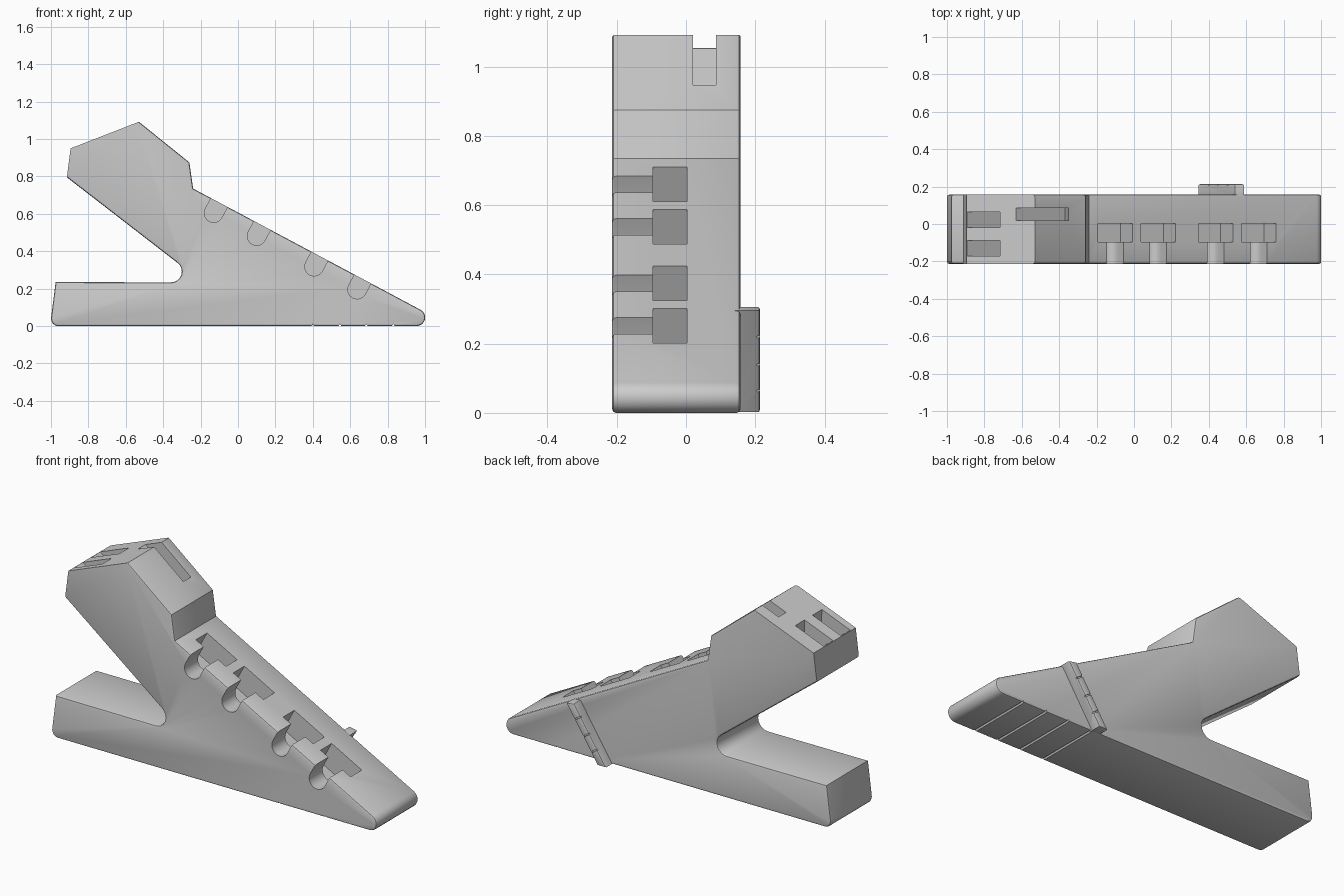
import bpy, bmesh, math
from mathutils import Vector

cube = bpy.data.objects.get("Cube")
if cube:
    bpy.data.objects.remove(cube, do_unlink=True)

grey = bpy.data.materials.new("plain grey")
grey.use_nodes = True
GREY = (0.6, 0.6, 0.6, 1)
grey.diffuse_color = GREY
grey.node_tree.nodes["Principled BSDF"].inputs["Base Color"].default_value = GREY

FRONT, BACK = -0.213, 0.157


def rounded(corners, steps=8):
    """Outline from (x, z, radius) corners, each rounded by its radius."""
    out = []
    for i, (x, z, r) in enumerate(corners):
        p = Vector((x, z))
        if r == 0:
            out.append(p)
            continue
        a = (Vector(corners[i - 1][:2]) - p).normalized()
        b = (Vector(corners[(i + 1) % len(corners)][:2]) - p).normalized()
        half = a.angle(b) / 2
        centre = p + (a + b).normalized() * r / math.sin(half)
        start = p + a * r / math.tan(half) - centre
        end = p + b * r / math.tan(half) - centre
        sweep = start.angle(end)
        for k in range(steps + 1):
            t = k / steps
            out.append(centre + (start * math.sin((1 - t) * sweep)
                                 + end * math.sin(t * sweep)) / math.sin(sweep))
    return out


def prism(name, outline, y0, y1, bevel=0, keep_sharp=None):
    """Extrude an xz outline from y0 to y1, optionally bevelling the rims."""
    bm = bmesh.new()
    rim = [bm.verts.new((p[0], y0, p[1])) for p in outline]
    face = bm.faces.new(rim)
    moved = bmesh.ops.extrude_face_region(bm, geom=[face])["geom"]
    for v in moved:
        if isinstance(v, bmesh.types.BMVert):
            v.co.y = y1
    bmesh.ops.recalc_face_normals(bm, faces=bm.faces)
    if bevel:
        edges = [e for e in bm.edges if abs(e.verts[0].co.y - e.verts[1].co.y) < 1e-5
                 and not (keep_sharp and keep_sharp(e))]
        bmesh.ops.bevel(bm, geom=edges, offset=bevel, segments=2, profile=0.5,
                        affect='EDGES', clamp_overlap=True)
    mesh = bpy.data.meshes.new(name)
    bm.to_mesh(mesh)
    bm.free()
    mesh.materials.append(grey)
    obj = bpy.data.objects.new(name, mesh)
    bpy.context.collection.objects.link(obj)
    return obj


def cut(target, outline, y0, y1):
    cutter = prism("cutter", outline, y0, y1)
    cutter.hide_render = True
    mod = target.modifiers.new("cut", 'BOOLEAN')
    mod.operation, mod.solver, mod.object = 'DIFFERENCE', 'EXACT', cutter
    bpy.context.view_layer.objects.active = target
    bpy.ops.object.modifier_apply(modifier=mod.name)
    bpy.data.objects.remove(cutter, do_unlink=True)


def smooth(obj):
    bpy.ops.object.select_all(action='DESELECT')
    obj.select_set(True)
    bpy.context.view_layer.objects.active = obj
    bpy.ops.object.shade_smooth_by_angle(angle=math.radians(30))


# Body: long foot, sloping front and raised head
SLOPE_TOP, SLOPE_END = Vector((-0.24, 0.735)), Vector((1.139, 0))
body_outline = rounded([
    (-1.005, 0, 0.04), (SLOPE_END.x, SLOPE_END.y, 0.046),
    (SLOPE_TOP.x, SLOPE_TOP.y, 0), (-0.26, 0.875, 0), (-0.53, 1.092, 0),
    (-0.895, 0.95, 0), (-0.915, 0.795, 0), (-0.188, 0.233, 0.058),
    (-0.975, 0.235, 0)])


def on_head(edge):
    a, b = (v.co for v in edge.verts)
    return min(a.z, b.z) > 0.78 and max(a.x, b.x) < -0.5


body = prism("body", body_outline, FRONT, BACK, 0.011, on_head)

# Four pockets with round-bottomed channels along the slope
along = (SLOPE_END - SLOPE_TOP).normalized()
down = Vector((along.y, -along.x))
for x in (-0.1, 0.13, 0.437, 0.667):
    mouth = SLOPE_TOP + along * (x - SLOPE_TOP.x) / along.x
    pocket = [mouth + along * s + down * d
              for s, d in ((-0.105, -0.08), (0.105, -0.08), (0.105, 0.14), (-0.105, 0.14))]
    cut(body, pocket, -0.095, 0.003)
    arc = [math.pi * k / 12 for k in range(13)]
    channel = [mouth - along * 0.05 - down * 0.08, mouth + along * 0.05 - down * 0.08]
    channel += [mouth + along * 0.05 * math.cos(a) + down * (0.064 + 0.05 * math.sin(a))
                for a in arc]
    cut(body, channel, FRONT - 0.1, -0.09)

# Two slots in the head top and one notch over its ridge
for y in (-0.13, 0.022):
    cut(body, [(-0.892, 0.951), (-0.71, 0.812), (-0.722, 1.2), (-0.892, 1.2)],
        y - 0.041, y + 0.041)
cut(body, [(-0.63, 1.053), (-0.37, 0.845), (-0.35, 0.947), (-0.35, 1.3), (-0.63, 1.3)],
    0.02, 0.086)

# Small grooves under the foot
for x in (0.4, 0.545, 0.685, 0.83):
    cut(body, [(x - 0.014, -0.01), (x + 0.014, -0.01), (x, 0.011)], FRONT - 0.1, BACK + 0.1)
smooth(body)

# Slanted rib on the back with notched outer edge
rib_low, rib_high = Vector((0.37, 0)), Vector((0.563, 0.3))
rib = prism("back_rib", [(0.345, 0.002), (0.396, 0.002), (0.587, 0.296), (0.54, 0.306)],
            BACK - 0.02, 0.213, 0.006)
for t in (0.25, 0.5, 0.77):
    c = rib_low.lerp(rib_high, t)
    cut(rib, [(c.x - 0.06, c.y + 0.035), (c.x + 0.06, c.y - 0.043),
              (c.x + 0.06, c.y - 0.035), (c.x - 0.06, c.y + 0.043)], 0.205, 0.25)
smooth(rib)
